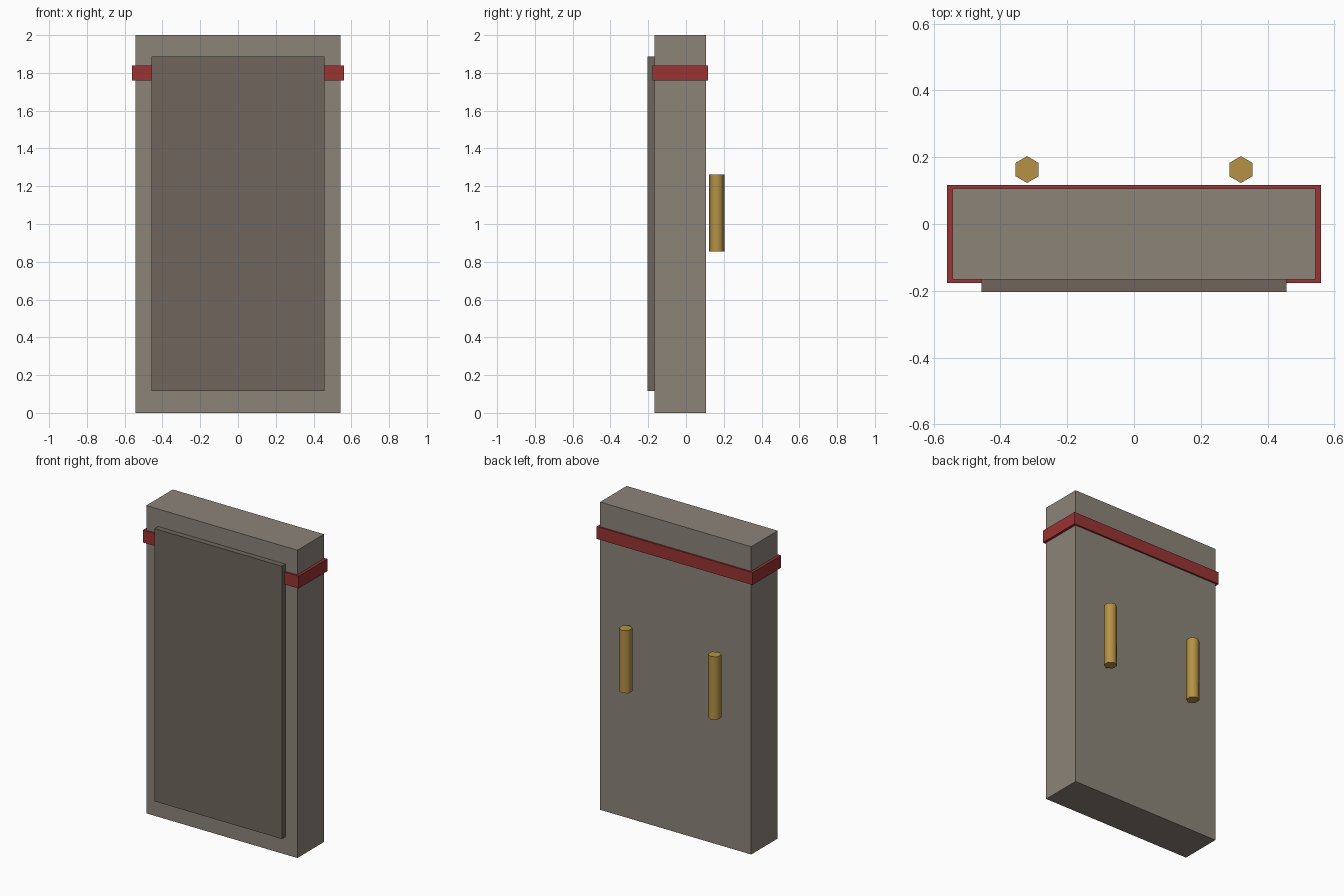
import bpy
import math

if "Cube" in bpy.data.objects:
    bpy.data.objects.remove(bpy.data.objects["Cube"])


def material(name, rgb):
    mat = bpy.data.materials.new(name)
    mat.diffuse_color = (*rgb, 1.0)
    mat.use_nodes = True
    mat.node_tree.nodes["Principled BSDF"].inputs["Base Color"].default_value = mat.diffuse_color
    return mat


def box(name, x, y, z, mat):
    """Box from (min, max) ranges on each axis."""
    ranges = (x, y, z)
    bpy.ops.mesh.primitive_cube_add(size=1, location=[(a + b) / 2 for a, b in ranges])
    obj = bpy.context.object
    obj.name = name
    obj.scale = [b - a for a, b in ranges]
    bpy.ops.object.transform_apply(location=False, rotation=False, scale=True)
    obj.data.materials.append(mat)
    return obj


stone = material("stone", (0.26, 0.23, 0.19))
dark_stone = material("dark_stone", (0.16, 0.133, 0.107))
red = material("red", (0.32, 0.033, 0.033))
brass = material("brass", (0.46, 0.285, 0.06))

# Main slab
box("slab", (-0.543, 0.543), (-0.166, 0.106), (0, 2), stone)

# Raised front panel
box("front_panel", (-0.457, 0.457), (-0.203, -0.166), (0.115, 1.887), dark_stone)

# Red band wrapped around the upper part
box("band", (-0.56, 0.56), (-0.177, 0.117), (1.76, 1.84), red)

# Two hexagonal grips floating behind the slab
for side, x in (("left", -0.32), ("right", 0.32)):
    bpy.ops.mesh.primitive_cylinder_add(vertices=6, radius=0.04, depth=0.408,
                                        location=(x, 0.163, 1.059))
    grip = bpy.context.object
    grip.name = side + "_grip"
    grip.data.materials.append(brass)
    bpy.ops.object.shade_smooth_by_angle(angle=math.radians(65))
